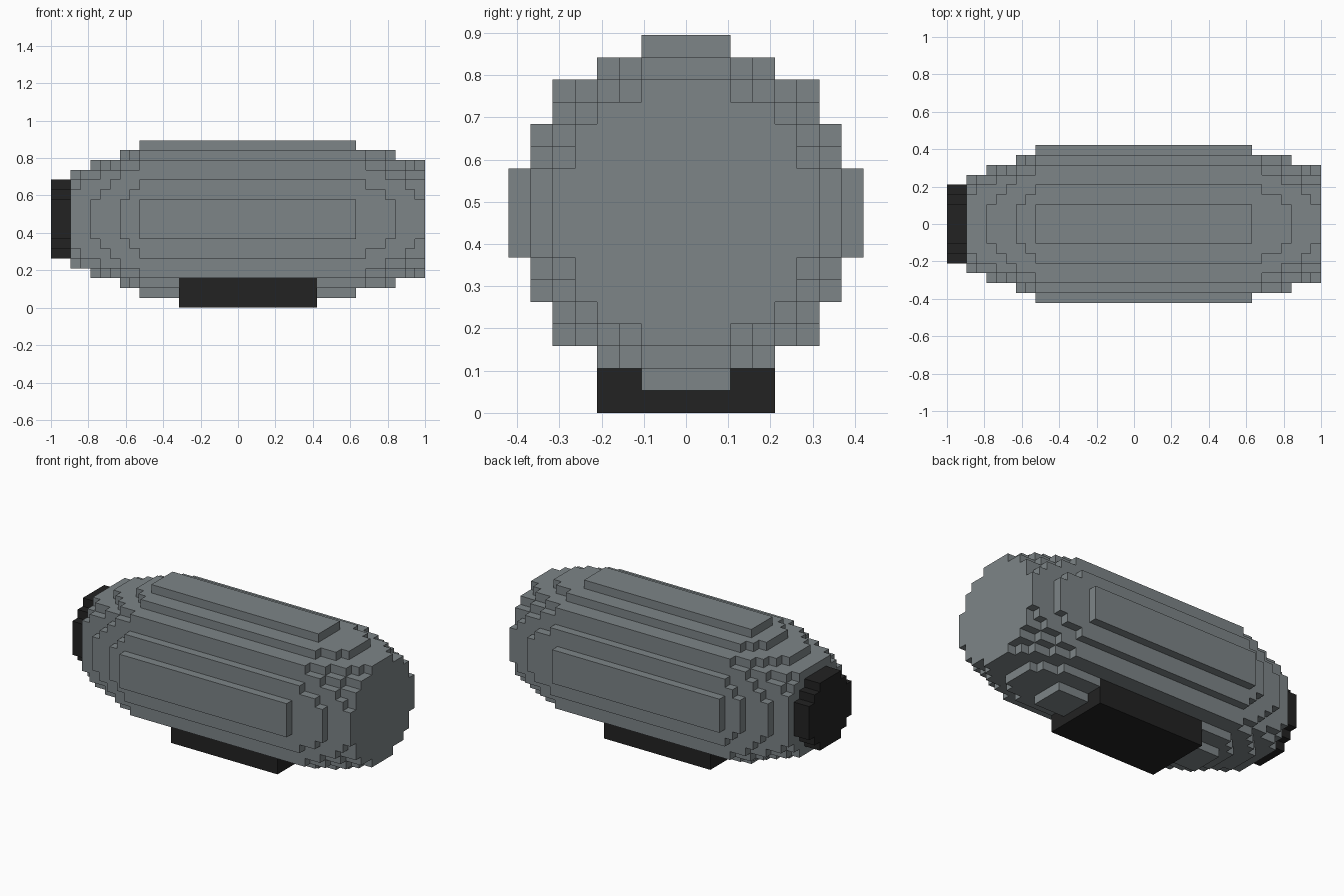
import bpy, bmesh, math
from mathutils import Vector

if "Cube" in bpy.data.objects:
    bpy.data.objects.remove(bpy.data.objects["Cube"])

U = 2 / 38          # edge of one block
AXIS = 9            # height of the hull axis, in blocks

# Reach of the hull along +x and -x for each ring cell (larger offset -> by smaller offset)
RIGHT = {7: [12, 12], 6: [16, 16, 15, 13], 5: [19, 19, 18, 17, 15, 13], 4: [19, 19, 19, 19, 17]}
LEFT = {7: [10, 10], 6: [12, 12, 11, 10], 5: [15, 15, 14, 13, 12, 10], 4: [17, 17, 17, 16, 14]}
CAP_HALF_WIDTH = [4, 4, 3, 2]


def material(name, color):
    m = bpy.data.materials.new(name)
    m.diffuse_color = (*color, 1)
    m.use_nodes = True
    m.node_tree.nodes["Principled BSDF"].inputs["Base Color"].default_value = m.diffuse_color
    return m


def offset(k):
    """Distance of a block from the axis, the same on both sides."""
    return k if k >= 0 else -k - 1


def reach(table, y, z, core):
    a, b = sorted((offset(y), offset(z - AXIS)), reverse=True)
    if a < 4:
        return core
    row = table[a]
    return row[b] if b < len(row) else None


def build(name, blocks, mat):
    """Make one mesh from the outer faces of a set of blocks."""
    bm = bmesh.new()
    for block in blocks:
        for axis in range(3):
            for side in (0, 1):
                near = list(block)
                near[axis] += 2 * side - 1
                if tuple(near) in blocks:
                    continue
                corners = []
                for p, q in ((0, 0), (1, 0), (1, 1), (0, 1)):
                    c = Vector(block)
                    c[axis] += side
                    c[(axis + 1) % 3] += p
                    c[(axis + 2) % 3] += q
                    corners.append(bm.verts.new(c * U))
                bm.faces.new(corners if side else corners[::-1])
    bmesh.ops.remove_doubles(bm, verts=bm.verts, dist=U / 100)
    # Join neighbouring faces that lie in one plane
    bmesh.ops.dissolve_limit(bm, angle_limit=math.radians(1), verts=bm.verts, edges=bm.edges)
    mesh = bpy.data.meshes.new(name)
    bm.to_mesh(mesh)
    bm.free()
    mesh.materials.append(mat)
    bpy.context.collection.objects.link(bpy.data.objects.new(name, mesh))


grey = material("hull grey", (0.205, 0.232, 0.242))
black = material("black", (0.016, 0.016, 0.016))

# Foot block under the hull
base = {(x, y, z) for x in range(-6, 8) for y in range(-4, 4) for z in range(3)}

# Stepped hull, rounded towards both ends
hull = set()
for y in range(-8, 8):
    for z in range(AXIS - 8, AXIS + 8):
        right, left = reach(RIGHT, y, z, 19), reach(LEFT, y, z, 17)
        if right is not None:
            hull |= {(x, y, z) for x in range(-left, right)}

# Round plate at the left end
cap = set()
for z in range(AXIS - 4, AXIS + 4):
    w = CAP_HALF_WIDTH[offset(z - AXIS)]
    cap |= {(x, y, z) for x in (-19, -18) for y in range(-w, w)}

build("hull", hull - base, grey)
build("end_cap", cap, black)
build("foot", base, black)
